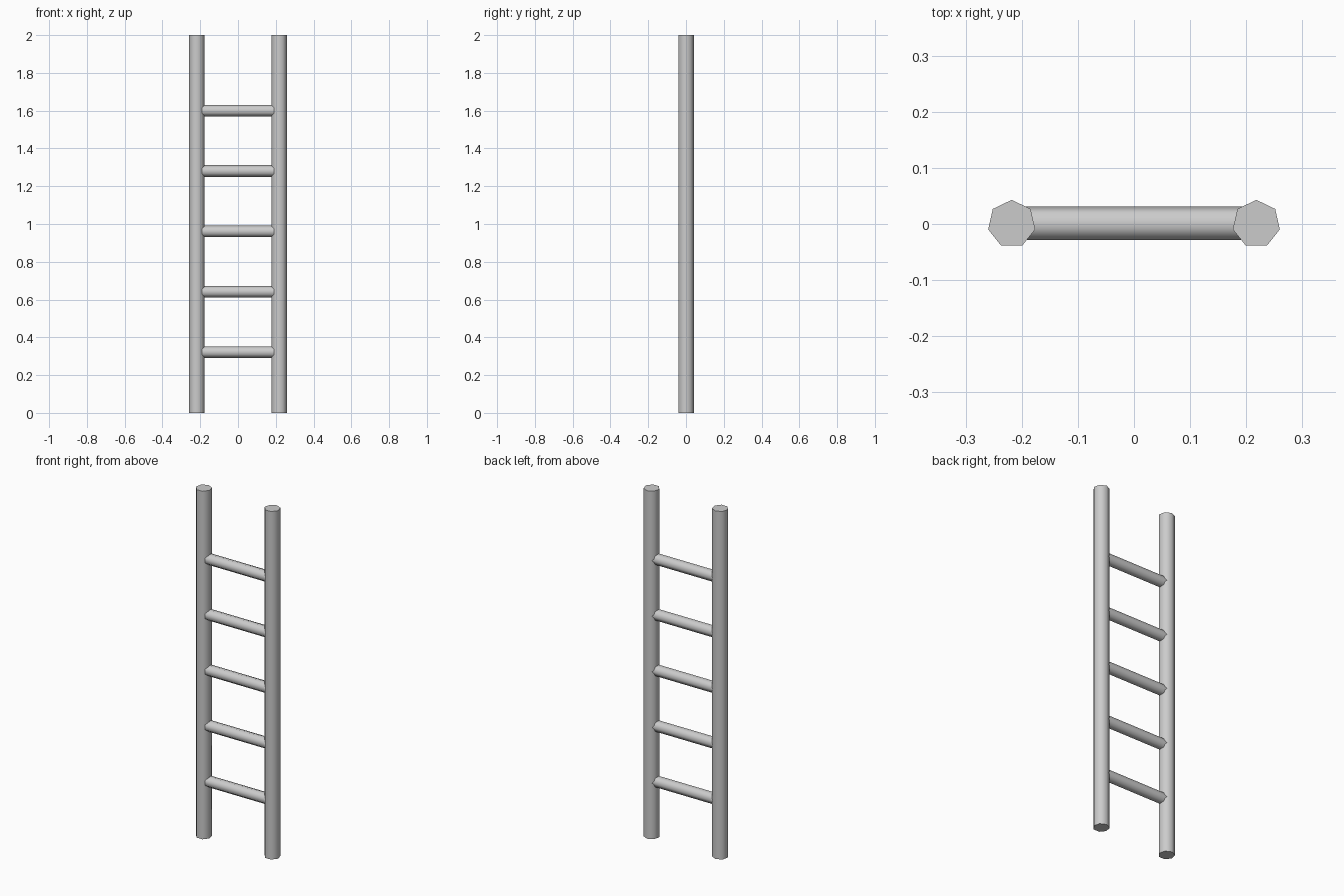
import bpy
import math

if "Cube" in bpy.data.objects:
    bpy.data.objects.remove(bpy.data.objects["Cube"])

RAIL_X = 0.218
SIDES = 7


def rod(name, radius, length, location, rotation=(0, 0, 0)):
    bpy.ops.mesh.primitive_cylinder_add(vertices=SIDES, radius=radius, depth=length,
                                        location=location, rotation=rotation)
    obj = bpy.context.object
    obj.name = name
    # Smooth round the seven sides, keep the end caps sharp
    bpy.ops.object.shade_smooth_by_angle(angle=math.radians(60))
    return obj


# Upright rails
for side, sx in (("left", -1), ("right", 1)):
    rod(f"{side}_rail", 0.043, 2.0, (sx * RAIL_X, 0, 1.0))

# Rungs, running between the rail centres
for i in range(5):
    rod(f"rung_{i + 1}", 0.0315, 2 * RAIL_X, (0, 0, 0.322 + 0.3195 * i),
        (0, math.pi / 2, 0))
